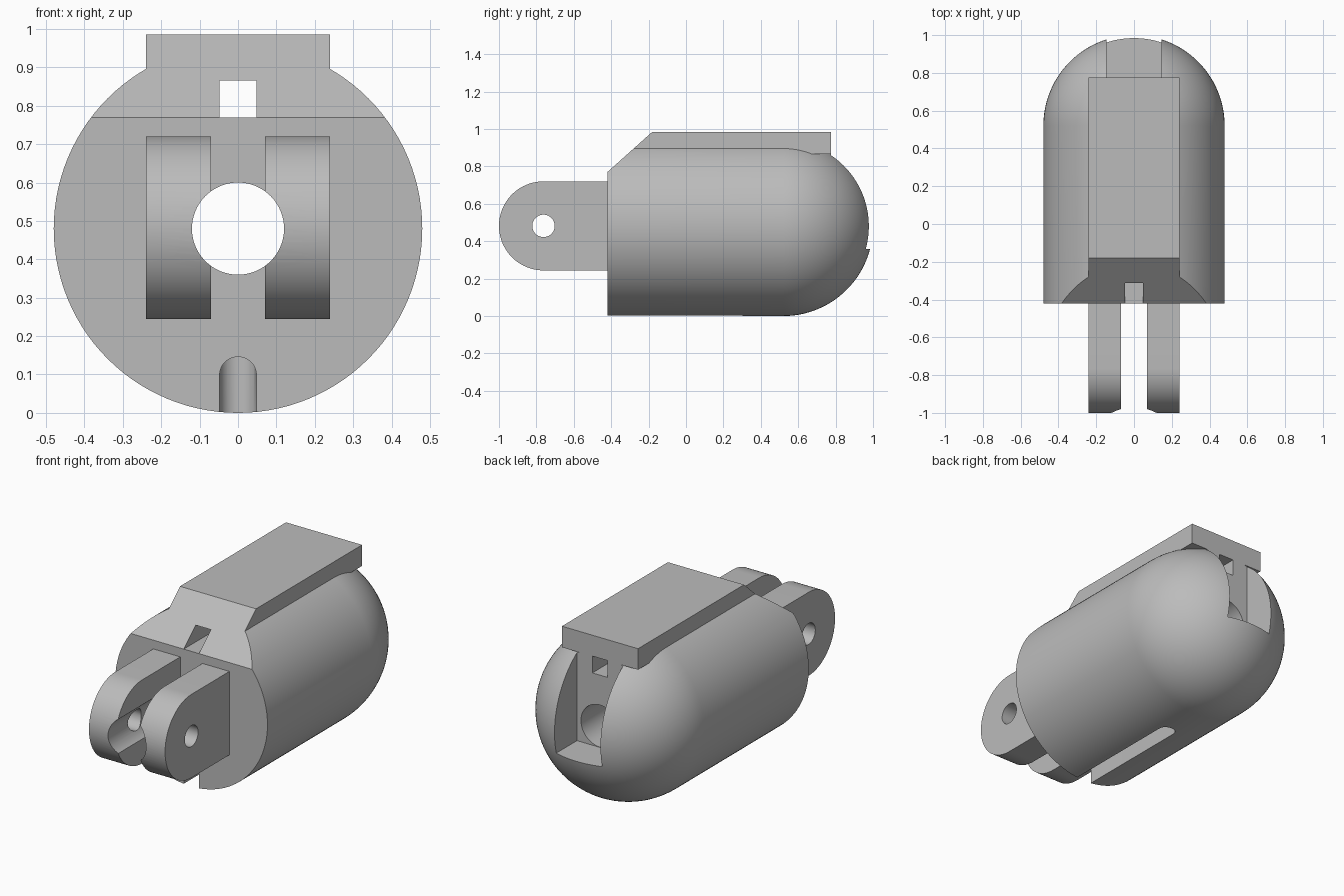
import bpy, bmesh
from math import sin, cos, pi, radians
from mathutils import Vector

if "Cube" in bpy.data.objects:
    bpy.data.objects.remove(bpy.data.objects["Cube"])

R = 0.48          # body radius, also the height of its axis
FRONT = -0.42     # front face of the body
WALL = 0.775      # rear end of the rail and of the rear recess

grey = bpy.data.materials.new("plain grey")
grey.use_nodes = True
grey.diffuse_color = (0.5, 0.5, 0.5, 1)
grey.node_tree.nodes["Principled BSDF"].inputs["Base Color"].default_value = (0.5, 0.5, 0.5, 1)


def make_object(name, bm):
    bmesh.ops.recalc_face_normals(bm, faces=bm.faces)
    mesh = bpy.data.meshes.new(name)
    bm.to_mesh(mesh)
    bm.free()
    mesh.materials.append(grey)
    obj = bpy.data.objects.new(name, mesh)
    bpy.context.collection.objects.link(obj)
    return obj


def prism(name, axis, points, start, end):
    """Extrude a closed profile along x (points are y, z), y (x, z) or z (x, y)."""
    place = {"x": lambda a, b, t: (t, a, b),
             "y": lambda a, b, t: (a, t, b),
             "z": lambda a, b, t: (a, b, t)}[axis]
    bm = bmesh.new()
    face = bm.faces.new([bm.verts.new(place(a, b, start)) for a, b in points])
    top = bmesh.ops.extrude_face_region(bm, geom=[face])["geom"]
    bmesh.ops.translate(bm, vec=Vector(place(0, 0, end - start)),
                        verts=[v for v in top if isinstance(v, bmesh.types.BMVert)])
    return make_object(name, bm)


def arc(a, b, r, first, last, steps):
    return [(a + r * cos(first + (last - first) * i / steps),
             b + r * sin(first + (last - first) * i / steps)) for i in range(steps + 1)]


def circle(a, b, r, steps=64):
    return arc(a, b, r, 0, 2 * pi, steps)[:-1]


def rect(a0, a1, b0, b1):
    return [(a0, b0), (a1, b0), (a1, b1), (a0, b1)]


def combine(target, other, operation):
    mod = target.modifiers.new(operation.title(), "BOOLEAN")
    mod.operation = operation
    mod.solver = "EXACT"
    mod.object = other
    bpy.context.view_layer.objects.active = target
    bpy.ops.object.modifier_apply(modifier=mod.name)
    bpy.data.objects.remove(other)


# Round body with a domed rear end, turned about the y axis
bm = bmesh.new()
profile = [(0, FRONT), (R, FRONT)] + arc(0, 1 - R, R, 0, pi / 2, 28)
verts = [bm.verts.new((r, y, R)) for r, y in profile]
edges = [bm.edges.new(pair) for pair in zip(verts, verts[1:])]
bmesh.ops.spin(bm, geom=verts + edges, cent=(0, 0, R), axis=(0, 1, 0),
               angle=2 * pi, steps=112)
bmesh.ops.remove_doubles(bm, verts=bm.verts, dist=0.0001)
housing = make_object("hinged_housing", bm)

# Flat rail along the top
combine(housing, prism("top_rail", "x", rect(-0.4, 0.85, 0.865, 0.985), -0.24, 0.24), "UNION")

# Sloped front of rail and body
slope = [(-0.66, 0.555), (0.06, 1.2), (-0.66, 1.2)]
combine(housing, prism("slope_cutter", "x", slope, -0.7, 0.7), "DIFFERENCE")

# Rear recess, wider at the top so it also trims the rail
recess = [(-0.145, 0.358), (0.145, 0.358), (0.145, 0.864), (0.3, 0.864),
          (0.3, 1.1), (-0.3, 1.1), (-0.3, 0.864), (-0.145, 0.864)]
combine(housing, prism("recess_cutter", "y", recess, WALL, 1.2), "DIFFERENCE")

# Two rounded hinge prongs at the front
outline = [(-0.3, 0.244), (-0.3, 0.72)] + arc(-0.762, 0.482, 0.238, pi / 2, 3 * pi / 2, 40)
for side in (-1, 1):
    combine(housing, prism("hinge_prong", "x", outline, side * 0.07, side * 0.24), "UNION")

# Pin hole, central bore and square channel
combine(housing, prism("pin_cutter", "x", circle(-0.762, 0.482, 0.06, 40), -0.6, 0.6), "DIFFERENCE")
combine(housing, prism("bore_cutter", "y", circle(0, R, 0.12), -1.2, 0.9), "DIFFERENCE")
combine(housing, prism("channel_cutter", "y", rect(-0.048, 0.048, 0.77, 0.866), -0.8, 0.9), "DIFFERENCE")

# Round-topped groove underneath with a rounded rear end
groove = [(-0.048, -0.1), (0.048, -0.1)] + arc(0, 0.098, 0.048, 0, pi, 24)
cutter = prism("groove_cutter", "y", groove, -0.6, 0.5)
plan = [(-0.048, -0.7), (0.048, -0.7)] + arc(0, 0.27, 0.048, 0, pi, 24)
plan = [(x * 1.001, y) for x, y in plan]
combine(cutter, prism("groove_end", "z", plan, -0.2, 0.3), "INTERSECT")
combine(housing, cutter, "DIFFERENCE")

# Smooth curves, sharp corners
bpy.ops.object.select_all(action="DESELECT")
housing.select_set(True)
bpy.context.view_layer.objects.active = housing
bpy.ops.object.shade_smooth_by_angle(angle=radians(30))
